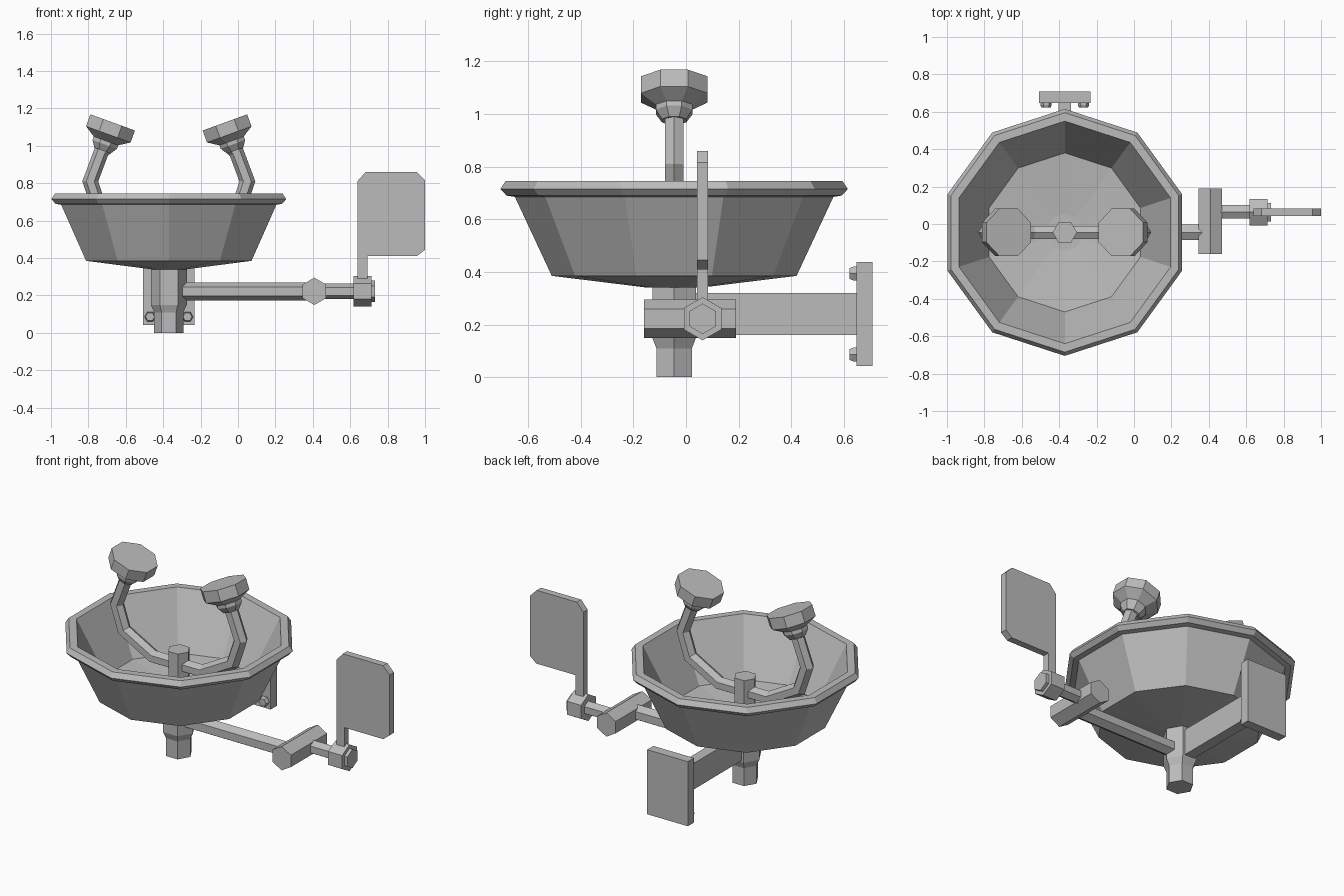
import bpy, math
from mathutils import Vector, Matrix

cube = bpy.data.objects.get("Cube")
if cube:
    bpy.data.objects.remove(cube, do_unlink=True)

GREY = (0.5, 0.5, 0.5, 1)
metal = bpy.data.materials.new("grey metal")
metal.use_nodes = True
metal.diffuse_color = GREY
metal.node_tree.nodes["Principled BSDF"].inputs["Base Color"].default_value = GREY

CX, CY = -0.37, -0.045      # bowl axis
ARM_Z = 0.222               # height of the side arm


def make(name, verts, faces):
    mesh = bpy.data.meshes.new(name)
    mesh.from_pydata([tuple(v) for v in verts], [], faces)
    mesh.materials.append(metal)
    obj = bpy.data.objects.new(name, mesh)
    bpy.context.collection.objects.link(obj)
    return obj


def skin(name, rings):
    """Bridge a list of equal rings and cap both ends."""
    n = len(rings[0])
    verts = [v for ring in rings for v in ring]
    faces = [(i * n + j, i * n + (j + 1) % n, (i + 1) * n + (j + 1) % n, (i + 1) * n + j)
             for i in range(len(rings) - 1) for j in range(n)]
    faces.append(tuple(reversed(range(n))))
    faces.append(tuple(range(len(verts) - n, len(verts))))
    return make(name, verts, faces)


def turned(name, profile, sides, origin, u, v, phase=0.0):
    """Solid of (radius, distance) steps along u x v; phase is in side steps."""
    u, v, origin = Vector(u), Vector(v), Vector(origin)
    axis = u.cross(v)
    step = math.tau / sides
    rings = [[origin + axis * d + r * (u * math.cos((k + phase) * step) + v * math.sin((k + phase) * step))
              for k in range(sides)] for r, d in profile]
    return skin(name, rings)


def pipe(name, path, radius):
    """Mitred hexagonal tube along a path in the xz plane."""
    pts = [Vector((x, CY, z)) for x, z in path]
    rings = []
    for i, p in enumerate(pts):
        a = (p - pts[max(i - 1, 0)]).normalized()
        b = (pts[min(i + 1, len(pts) - 1)] - p).normalized()
        t = (a + b).normalized()
        side = Vector((0, 1, 0))
        out = side.cross(t) / max(t.dot(a), t.dot(b))
        rings.append([p + radius * (out * math.cos(k * math.pi / 3) + side * math.sin(k * math.pi / 3))
                      for k in range(6)])
    return skin(name, rings)


def box(name, lo, hi):
    rings = [[(lo[0], lo[1], z), (hi[0], lo[1], z), (hi[0], hi[1], z), (lo[0], hi[1], z)]
             for z in (lo[2], hi[2])]
    return skin(name, rings)


X, Y, Z = (1, 0, 0), (0, 1, 0), (0, 0, 1)

# Ten-sided bowl with a rolled rim, closed shell from underside to inner floor
turned("bowl", [(0.1, 0.34), (0.465, 0.385), (0.605, 0.685), (0.637, 0.69), (0.66, 0.715),
                (0.64, 0.745), (0.595, 0.745), (0.425, 0.42), (0.1, 0.385)],
       10, (CX, CY, 0), X, Y, 0.5)

# Drain below and spout post inside the bowl
turned("drain_column", [(0.078, 0), (0.078, 0.11), (0.096, 0.15), (0.096, 0.345)], 6, (CX, CY, 0), X, Y)
turned("spout_post", [(0.065, 0.37), (0.065, 0.64)], 6, (CX, CY, 0), X, Y)

# Mirrored spout pipes and spray heads, tilted towards each other
tilt = math.radians(20)
for side, label in ((1, "left"), (-1, "right")):
    path = [(0, 0.55), (0.17, 0.55), (0.37, 0.66), (0.42, 0.81), (0.36, 0.97), (0.325, 1.0)]
    pipe(label + "_spout_pipe", [(CX + side * x, z) for x, z in path], 0.04)
    u = Matrix.Rotation(-side * tilt, 3, 'Y') @ Vector(X)
    turned(label + "_spray_head", [(0.05, -0.16), (0.075, -0.125), (0.075, -0.105),
                                   (0.137, -0.068), (0.137, 0)],
           8, (CX + side * 0.3, CY, 1.125), u, Y, 0.5)

# Side arm, valve body and pivot, hexagonal with a corner upwards
turned("side_arm", [(0.048, -0.3), (0.048, 0.38)], 6, (0, CY, ARM_Z), Y, Z, 0.5)
turned("valve_body", [(0.073, -0.16), (0.073, 0.19)], 6, (0.408, 0, ARM_Z), Z, X)
turned("valve_stem", [(0.042, 0.4), (0.042, 0.64)], 6, (0, 0.065, ARM_Z), Y, Z, 0.5)
turned("pivot_nut", [(0.082, 0.618), (0.082, 0.713)], 6, (0, 0.063, ARM_Z), Y, Z, 0.5)
turned("pivot_cap", [(0.058, 0.7), (0.058, 0.733)], 6, (0, 0.063, ARM_Z), Y, Z, 0.5)

# Push handle: upright stem and clipped-corner paddle
outline = [(0.638, 0.25), (0.692, 0.25), (0.692, 0.41), (0.957, 0.41), (1.0, 0.445),
           (1.0, 0.815), (0.955, 0.86), (0.682, 0.86), (0.638, 0.81)]
skin("push_handle", [[(x, y, z) for x, z in outline] for y in (0.042, 0.084)])

# Wall bracket with four bolts
box("wall_bracket_arm", (CX - 0.033, CY, 0.16), (CX + 0.033, 0.66, 0.32))
box("wall_plate", (CX - 0.138, 0.648, 0.042), (CX + 0.138, 0.708, 0.438))
for side, label in ((1, "left"), (-1, "right")):
    for z, level in ((0.086, "lower"), (0.394, "upper")):
        turned(f"{label}_{level}_bolt", [(0.03, -0.65), (0.03, -0.635), (0.024, -0.622)],
               6, (CX + side * 0.1, 0, z), X, Z)
